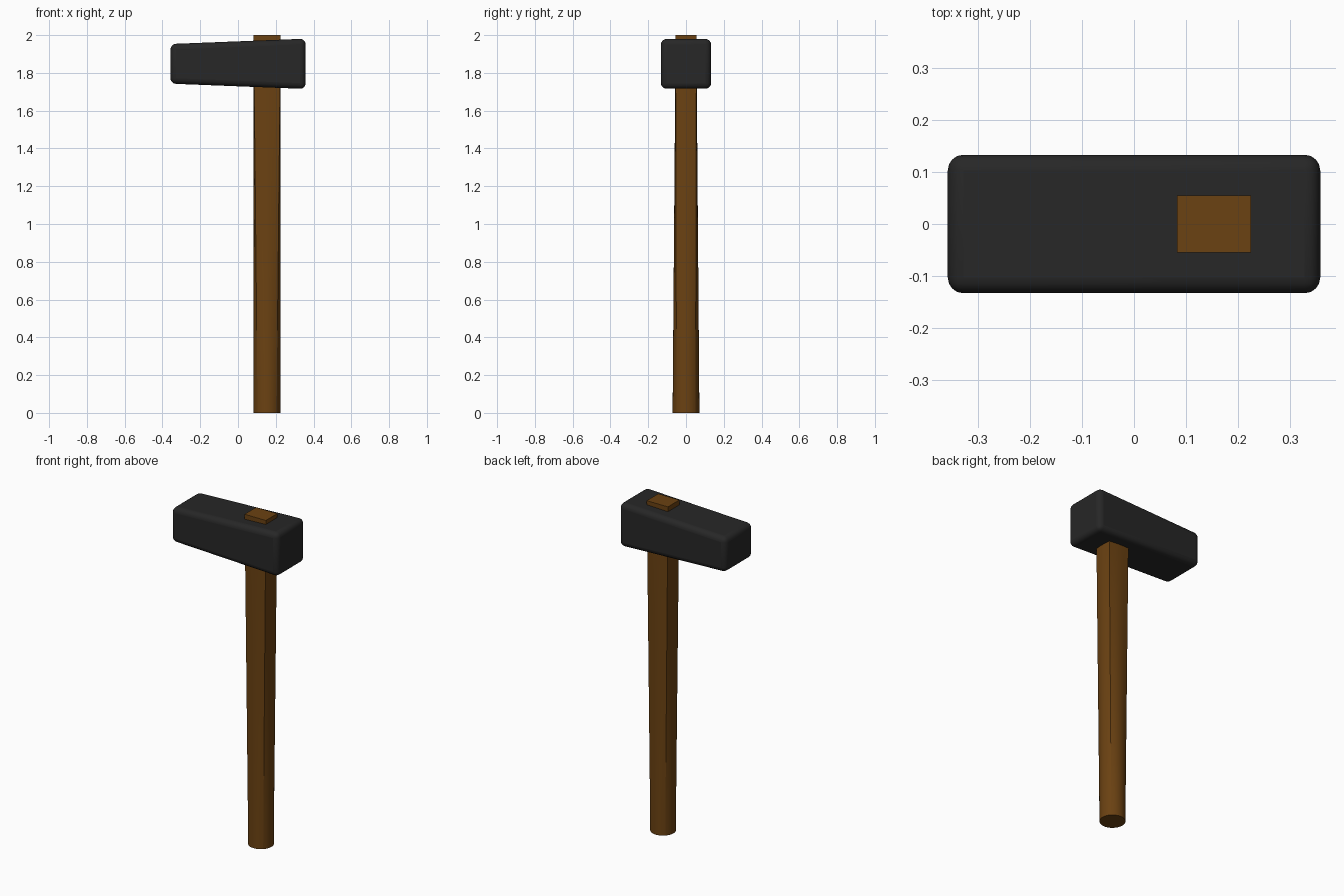
import bpy, bmesh
from math import sin, cos, pi, radians

if "Cube" in bpy.data.objects:
    bpy.data.objects.remove(bpy.data.objects["Cube"])


def material(name, rgb):
    mat = bpy.data.materials.new(name)
    mat.use_nodes = True
    mat.diffuse_color = (*rgb, 1)
    mat.node_tree.nodes["Principled BSDF"].inputs["Base Color"].default_value = (*rgb, 1)
    return mat


def add_object(name, bm, mat):
    bmesh.ops.recalc_face_normals(bm, faces=bm.faces[:])
    mesh = bpy.data.meshes.new(name)
    bm.to_mesh(mesh)
    bm.free()
    mesh.materials.append(mat)
    obj = bpy.data.objects.new(name, mesh)
    bpy.context.collection.objects.link(obj)
    return obj


iron = material("dark iron", (0.02, 0.02, 0.02))
wood = material("brown wood", (0.147, 0.054, 0.006))

# Head: a block that tapers in height towards -x, with rounded edges
bm = bmesh.new()
bmesh.ops.create_cube(bm, size=2)
for v in bm.verts:
    half_height = 0.133 if v.co.x > 0 else 0.105
    v.co = (v.co.x * 0.358, v.co.y * 0.133, 1.848 + v.co.z * half_height)
head = add_object("hammer_head", bm, iron)
bevel = head.modifiers.new("rounded edges", "BEVEL")
bevel.width = 0.03
bevel.segments = 4
bevel.limit_method = "NONE"
bpy.context.view_layer.objects.active = head
head.select_set(True)
bpy.ops.object.shade_smooth_by_angle(angle=radians(35))

# Handle: a loft from a round foot to a rectangular top
SIDES, RINGS = 32, 12
CENTRE_X, RADIUS = 0.154, 0.071
TOP_X, TOP_Y = 0.071, 0.055


def handle_point(i, t):
    a = 2 * pi * i / SIDES
    c, s = cos(a), sin(a)
    k = max(abs(c), abs(s))
    x = (1 - t) * RADIUS * c + t * TOP_X * c / k
    y = (1 - t) * RADIUS * s + t * TOP_Y * s / k
    return (CENTRE_X + x, y, 2 * t)


bm = bmesh.new()
rings = [[bm.verts.new(handle_point(i, r / RINGS)) for i in range(SIDES)]
         for r in range(RINGS + 1)]
for low, high in zip(rings, rings[1:]):
    for i in range(SIDES):
        j = (i + 1) % SIDES
        bm.faces.new((low[i], low[j], high[j], high[i])).smooth = True
    # Keep the four long corners crisp
    for i in range(SIDES // 8, SIDES, SIDES // 4):
        bm.edges.get((low[i], high[i])).smooth = False
for ring in (rings[0], rings[-1]):
    cap = bm.faces.new(ring)
    for edge in cap.edges:
        edge.smooth = False
add_object("handle", bm, wood)
